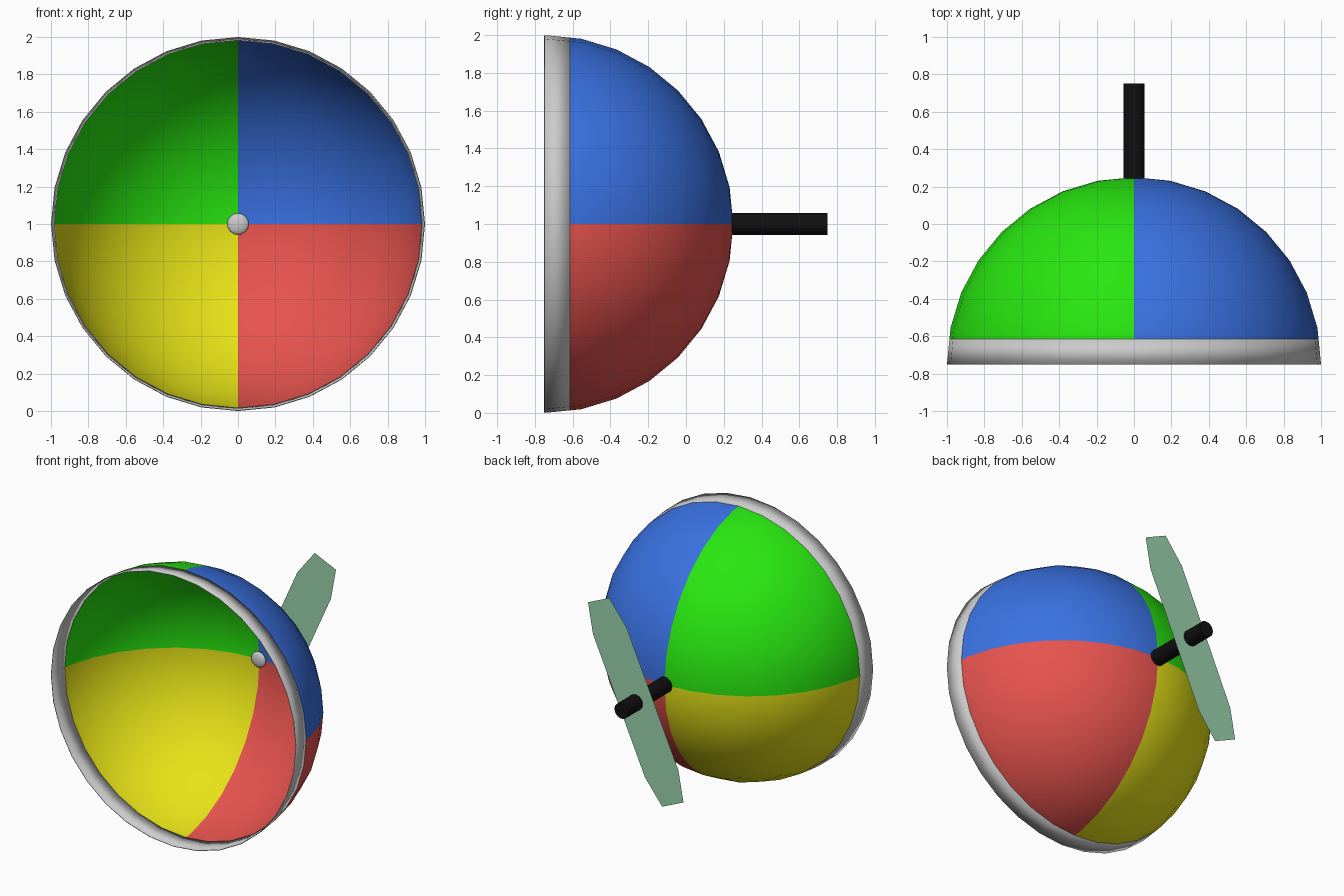
import bpy, bmesh
from math import pi, radians
from mathutils import Matrix, Vector

if "Cube" in bpy.data.objects:
    bpy.data.objects.remove(bpy.data.objects["Cube"])

CENTRE = Vector((0, -0.75, 1))   # middle of the open rim
RIM = 0.135                      # depth of the grey rim band


def material(name, rgb):
    m = bpy.data.materials.new(name)
    m.diffuse_color = (*rgb, 1)
    m.use_nodes = True
    m.node_tree.nodes["Principled BSDF"].inputs["Base Color"].default_value = m.diffuse_color
    return m


def finish(name, bm, mats=(), smooth=True):
    me = bpy.data.meshes.new(name)
    bm.to_mesh(me)
    bm.free()
    ob = bpy.data.objects.new(name, me)
    bpy.context.collection.objects.link(ob)
    for m in mats:
        me.materials.append(m)
    if smooth:
        bpy.context.view_layer.objects.active = ob
        ob.select_set(True)
        bpy.ops.object.shade_smooth_by_angle(angle=radians(40))
        ob.select_set(False)
    return ob


def cut(bm, y, side):
    """Keep only the part behind (+1) or in front (-1) of the plane at y."""
    bmesh.ops.bisect_plane(bm, geom=bm.verts[:] + bm.edges[:] + bm.faces[:], dist=1e-5,
                           plane_co=(0, y, 0), plane_no=(0, side, 0), clear_inner=True)


def sphere():
    bm = bmesh.new()
    bmesh.ops.create_uvsphere(bm, u_segments=32, v_segments=16, radius=1,
                              matrix=Matrix.Rotation(-pi / 2, 4, 'X'))
    return bm


green = material("green", (0.021, 0.8, 0.005))
blue = material("blue", (0.042, 0.168, 0.767))
yellow = material("yellow", (0.8, 0.767, 0.0085))
red = material("red", (0.8, 0.087, 0.076))
black = material("black", (0.005, 0.005, 0.005))
sage = material("sage", (0.323, 0.66, 0.423))

# four-colour bowl
bm = sphere()
cut(bm, RIM, 1)
for f in bm.faces:
    c = f.calc_center_median()
    f.material_index = (c.x > 0) + 2 * (c.z < 0)
bmesh.ops.translate(bm, vec=CENTRE, verts=bm.verts)
finish("bowl", bm, (green, blue, yellow, red))

# grey rim band, very slightly thick
bm = sphere()
cut(bm, 0, 1)
cut(bm, RIM, -1)
bmesh.ops.translate(bm, vec=CENTRE, verts=bm.verts)
band = finish("rim_band", bm)
thick = band.modifiers.new("thickness", 'SOLIDIFY')
thick.thickness = 0.005
thick.offset = -1

# rod sticking out of the back
bm = bmesh.new()
bmesh.ops.create_cone(bm, cap_ends=True, segments=32, radius1=0.057, radius2=0.057, depth=0.51,
                      matrix=Matrix.Translation((0, 0.495, 1)) @ Matrix.Rotation(pi / 2, 4, 'X'))
finish("rod", bm, (black,))

# domed stud inside the bowl
bm = bmesh.new()
bmesh.ops.create_uvsphere(bm, u_segments=32, v_segments=16, radius=0.057,
                          matrix=Matrix.Translation((0, 0.24, 1)) @ Matrix.Diagonal((1, 0.4, 1, 1))
                          @ Matrix.Rotation(-pi / 2, 4, 'X'))
finish("stud", bm)

# paper-thin tilted blade with chamfered corners on the rod
bm = bmesh.new()
half = [(0.15, 0.515), (0.095, 0.737), (-0.095, 0.737), (-0.15, 0.515)]
outline = half + [(-x, -z) for x, z in half]
bm.faces.new([bm.verts.new((x, 0, z)) for x, z in outline])
bmesh.ops.transform(bm, verts=bm.verts,
                    matrix=Matrix.Translation((0, 0.585, 1)) @ Matrix.Rotation(radians(24.2), 4, 'Y'))
finish("blade", bm, (sage,), smooth=False)
